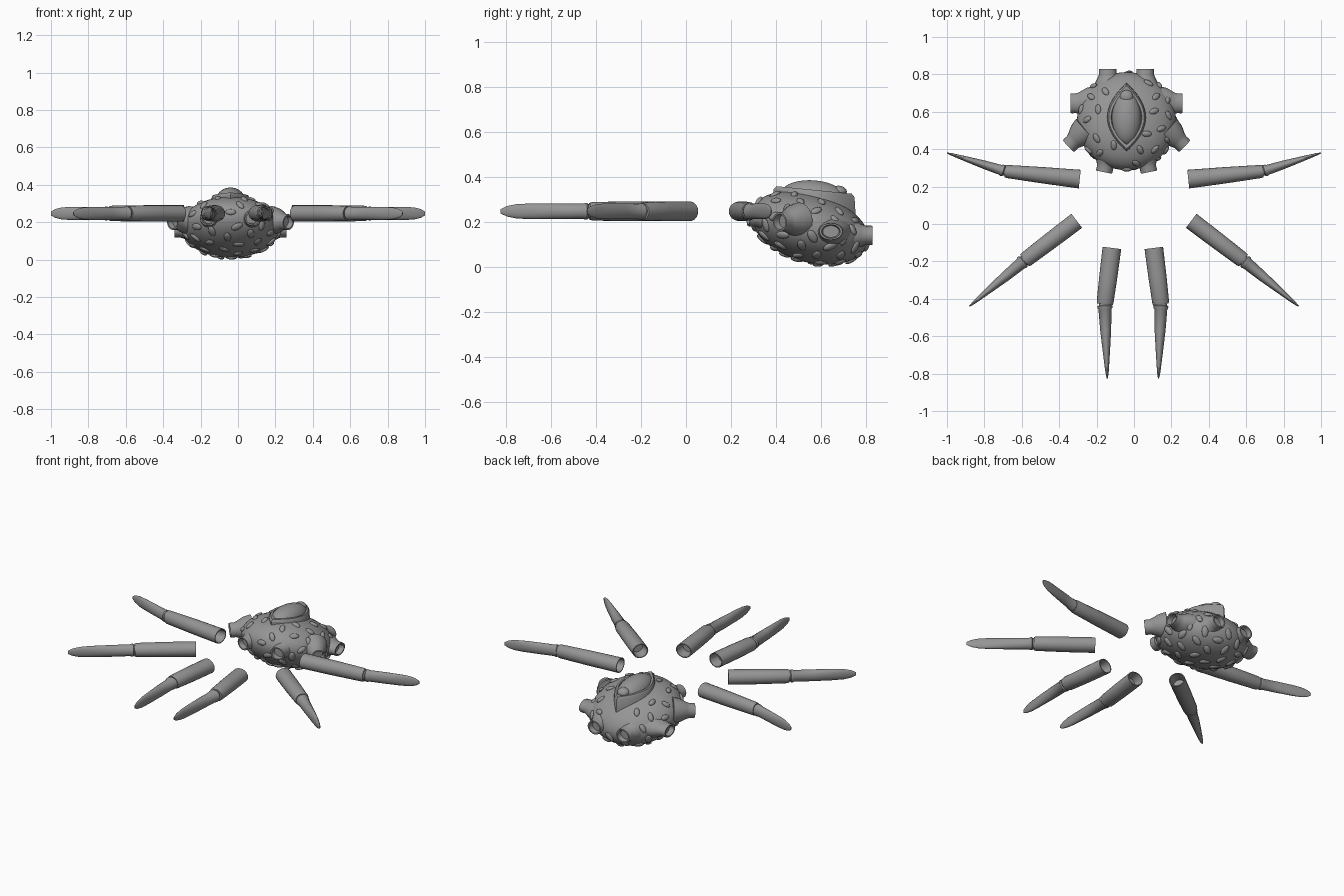
import bpy, bmesh, math
from mathutils import Vector, Matrix

if "Cube" in bpy.data.objects:
    bpy.data.objects.remove(bpy.data.objects["Cube"], do_unlink=True)

grey = bpy.data.materials.new("stone_grey")
grey.use_nodes = True
grey.diffuse_color = (0.3, 0.3, 0.3, 1)
grey.node_tree.nodes["Principled BSDF"].inputs["Base Color"].default_value = grey.diffuse_color

UP = Vector((0, 0, 1))
CENTRE = Vector((-0.04, 0.55, 0.18))


def finish(name, bm, angle=40):
    bmesh.ops.recalc_face_normals(bm, faces=bm.faces)
    mesh = bpy.data.meshes.new(name)
    bm.to_mesh(mesh)
    bm.free()
    ob = bpy.data.objects.new(name, mesh)
    bpy.context.collection.objects.link(ob)
    mesh.materials.append(grey)
    bpy.ops.object.select_all(action='DESELECT')
    ob.select_set(True)
    bpy.context.view_layer.objects.active = ob
    bpy.ops.object.shade_smooth_by_angle(angle=math.radians(angle))
    return ob


def loft(bm, start, direction, rings, sides=20):
    """Skin elliptical rings (distance, half width, half height) along a level axis."""
    d = Vector(direction).normalized()
    side = d.cross(UP).normalized()
    up = side.cross(d)
    loops = []
    for t, w, h in rings:
        loop = []
        for i in range(sides):
            a = math.tau * i / sides
            loop.append(bm.verts.new(Vector(start) + d * t + side * w * math.cos(a) + up * h * math.sin(a)))
        loops.append(loop)
    for a, b in zip(loops, loops[1:]):
        for i in range(sides):
            j = (i + 1) % sides
            bm.faces.new((a[i], a[j], b[j], b[i]))
    bm.faces.new(loops[0])
    bm.faces.new(loops[-1])


def shell(n):
    """Map a unit direction to the body surface."""
    depth = 0.148 if n.z > 0 else 0.163
    return CENTRE + Vector((n.x * 0.265, n.y * 0.262, n.z * depth - 0.05 * n.y))


# Rounded body, lower at the back
bm = bmesh.new()
bmesh.ops.create_uvsphere(bm, u_segments=48, v_segments=28, radius=1)
for v in bm.verts:
    v.co = shell(v.co.normalized())
finish("body", bm, 60)

# Hollow leg sockets: mouth offset from the middle, outward direction, mouth size
sockets = {
    "front_socket": ((0.12, 0.277, 0.22), (0.2, -1, 0), 0.046, 0.042),
    "front_side_socket": ((0.31, 0.417, 0.2), (0.72, -0.68, -0.08), 0.046, 0.045),
    "rear_side_socket": ((0.3, 0.645, 0.157), (1, 0, 0), 0.055, 0.04),
    "rear_socket": ((0.1, 0.83, 0.14), (0, 1, 0), 0.049, 0.045),
}
mouths = []
for name, (mouth, out, w, h) in sockets.items():
    for label, s in (("left", 1), ("right", -1)):
        p = Vector((CENTRE.x + s * mouth[0], mouth[1], mouth[2]))
        mouths.append(p)
        profile = [(-0.13, 1.7), (-0.085, 1.5), (-0.05, 1.12), (-0.03, 0.95), (-0.008, 0.97),
                   (0, 0.93), (0, 0.76), (-0.03, 0.66)]
        bm = bmesh.new()
        loft(bm, p, (s * out[0], out[1], out[2]), [(t, w * k, h * k) for t, k in profile])
        finish(label + "_" + name, bm)

# Oval studs spread evenly over the shell
bm = bmesh.new()
count = 88
for i in range(count):
    z = 1 - 2 * (i + 0.5) / count
    a = i * math.pi * (3 - math.sqrt(5))
    r = math.sqrt(1 - z * z)
    n = Vector((r * math.cos(a), r * math.sin(a), z))
    p = shell(n)
    over_plate = z > 0 and abs(p.x - CENTRE.x) / 0.13 + abs(p.y - 0.57) / 0.24 < 1.12
    if over_plate or min((p - m).length for m in mouths) < 0.085:
        continue
    normal = Vector((n.x / 0.265, n.y / 0.262, n.z / 0.155)).normalized()
    along = (normal.cross(UP) if i % 3 == 0 else UP - normal * normal.z).normalized()
    if i % 2:
        along = Matrix.Rotation(0.5, 3, normal) @ along
    across = normal.cross(along)
    size = 1.2 if z < 0 else 1.0
    frame = Matrix((along, across, normal)).transposed().to_4x4()
    scale = Matrix.Diagonal((0.028 * size, 0.016 * size, 0.011, 1))
    bmesh.ops.create_uvsphere(bm, u_segments=14, v_segments=8, radius=1,
                              matrix=Matrix.Translation(p) @ frame @ scale)
finish("oval_studs", bm)


# Pointed oval collar on the top, stepped inward around the dome
def collar_loop(bm, half_width, half_length, height):
    loop = []
    for i in range(32):
        a = math.tau * i / 32
        y = half_length * math.sin(a)
        x = half_width * math.copysign(1 - math.sin(a) ** 2, math.cos(a))
        if abs(math.cos(a)) < 1e-6:
            x = 0
        loop.append(bm.verts.new((CENTRE.x + x, 0.57 + y, height - 0.1 * y)))
    return loop


bm = bmesh.new()
steps = [collar_loop(bm, *s) for s in ((0.105, 0.185, 0.25), (0.103, 0.18, 0.328), (0.095, 0.168, 0.342),
                                       (0.083, 0.147, 0.342), (0.078, 0.138, 0.325))]
for a, b in zip(steps, steps[1:]):
    for i in range(32):
        j = (i + 1) % 32
        bm.faces.new((a[i], a[j], b[j], b[i]))
bm.faces.new(steps[0])
bm.faces.new(steps[-1])
finish("dome_collar", bm, 30)

# Dome and its small cap
for name, pos, size in (("dome", (-0.04, 0.565, 0.315), (0.079, 0.145, 0.07)),
                        ("dome_cap", (-0.04, 0.68, 0.335), (0.036, 0.036, 0.026))):
    bm = bmesh.new()
    bmesh.ops.create_uvsphere(bm, u_segments=32, v_segments=18, radius=1)
    bmesh.ops.transform(bm, verts=bm.verts, matrix=Matrix.Translation(pos) @
                        Matrix.Rotation(math.radians(-4), 4, 'X') @ Matrix.Diagonal((*size, 1)))
    finish(name, bm)

# Separate legs: hollow upper tube, ringed joint and a tall narrow blade
LEG_Z = 0.247
legs = {
    "rear_leg": ((0.29, 0.24), (0.69, 0.282), (1.0, 0.38), 0.05, 0.035),
    "middle_leg": ((0.306, 0.017), (0.585, -0.195), (0.88, -0.44), 0.047, 0.042),
    "front_leg": ((0.112, -0.128), (0.15, -0.43), (0.137, -0.825), 0.05, 0.045),
}
for name, (base, joint, tip, w0, w1) in legs.items():
    for label, s in (("left", 1), ("right", -1)):
        shift = -0.006 if name == "front_leg" else 0
        b, j, t = (Vector((s * x + shift, y, LEG_Z)) for x, y in (base, joint, tip))
        upper = (j - b).length
        bm = bmesh.new()
        loft(bm, b, j - b, [(0.06, w0 * 0.7, 0.031), (0, w0 * 0.88, 0.039), (0, w0, 0.044),
                            (upper * 0.5, (w0 + w1) / 2 + 0.001, 0.044), (upper - 0.012, w1, 0.041),
                            (upper, w1 * 0.92, 0.037)])
        finish(label + "_" + name + "_tube", bm)
        lower = (t - j).length
        w = w1 * 0.88
        bm = bmesh.new()
        loft(bm, j, t - j, [(-0.015, w * 0.75, 0.031), (0.004, w * 0.8, 0.032), (0.009, w, 0.037),
                            (0.02, w, 0.037), (0.026, w * 0.88, 0.034), (lower * 0.35, w * 0.74, 0.035),
                            (lower * 0.65, w * 0.48, 0.035), (lower * 0.82, w * 0.32, 0.032),
                            (lower * 0.93, w * 0.21, 0.023), (lower, w * 0.08, 0.01)])
        finish(label + "_" + name + "_blade", bm)
